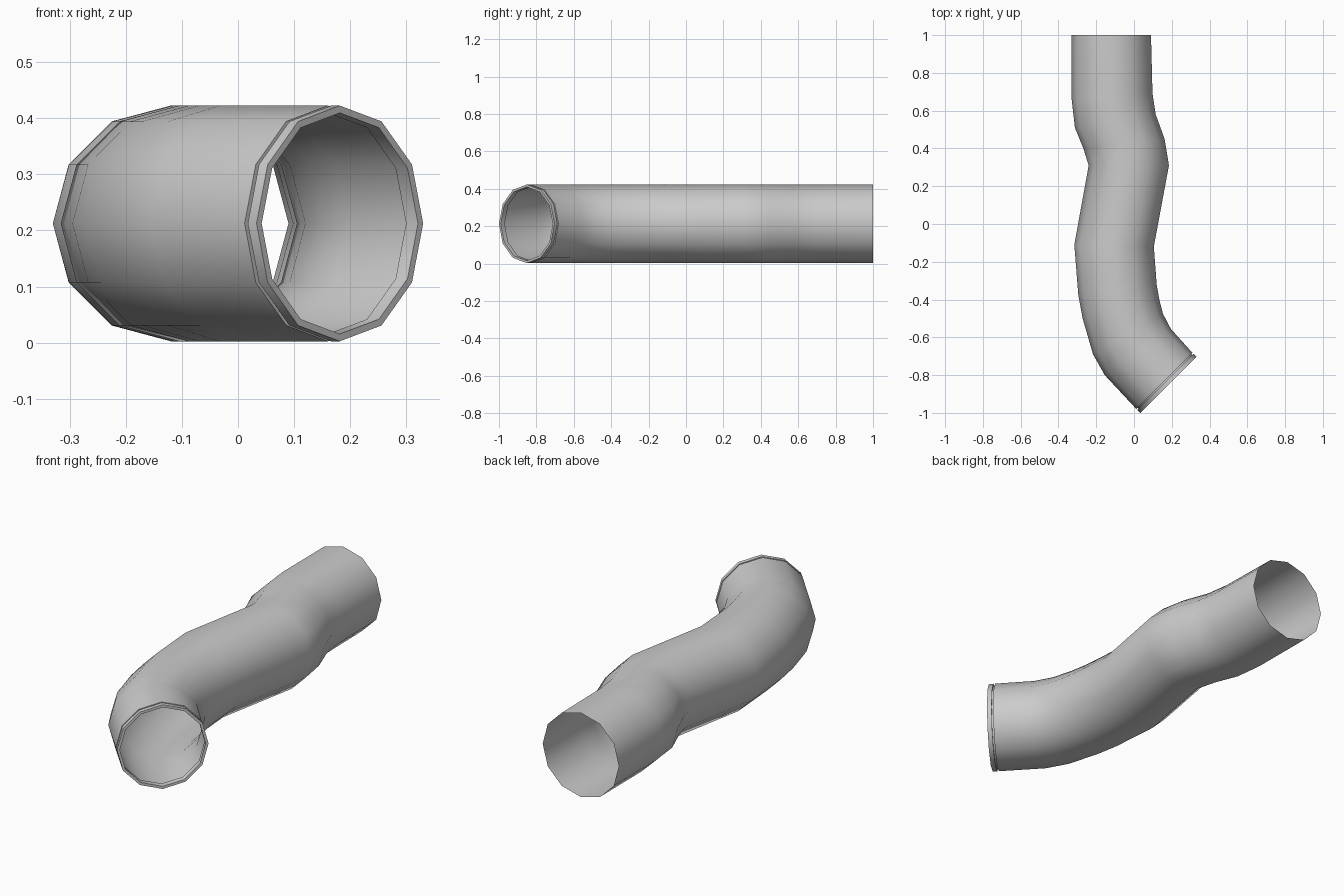
import bpy, bmesh, math
from mathutils import Vector

if "Cube" in bpy.data.objects:
    bpy.data.objects.remove(bpy.data.objects["Cube"])

SIDES, R, Z = 12, 0.21, 0.2125


def sweep(name, stations):
    """Skin 12-sided rings; each station is (left point, right point, height radius)."""
    bm = bmesh.new()
    rings = []
    for (lx, ly), (rx, ry), h in stations:
        c = Vector(((lx + rx) / 2, (ly + ry) / 2, Z))
        half = Vector(((rx - lx) / 2, (ry - ly) / 2, 0))
        ring = []
        for i in range(SIDES):
            a = 2 * math.pi * i / SIDES
            ring.append(bm.verts.new(c + half * math.cos(a) + Vector((0, 0, h * math.sin(a)))))
        rings.append(ring)
    for a, b in zip(rings, rings[1:]):
        for i in range(SIDES):
            j = (i + 1) % SIDES
            bm.faces.new((a[i], a[j], b[j], b[i]))
    mesh = bpy.data.meshes.new(name)
    bm.to_mesh(mesh)
    bm.free()
    obj = bpy.data.objects.new(name, mesh)
    bpy.context.collection.objects.link(obj)
    bpy.context.view_layer.objects.active = obj
    obj.select_set(True)
    bpy.ops.object.shade_smooth_by_angle(angle=math.radians(40))
    obj.select_set(False)


def mouth(s, r):
    """Ring square to the 45 degree mouth, s behind the front edge."""
    k = math.sqrt(0.5)
    cx, cy = 0.1815 - s * k, -0.8515 + s * k
    return ((cx - r * k, cy - r * k), (cx + r * k, cy + r * k), r)


# Bent pipe, from the straight back end to the angled mouth
bends = [
    ((-0.33, 1.0), (0.09, 1.0)),
    ((-0.33, 0.66), (0.098, 0.69)),
    ((-0.313, 0.51), (0.115, 0.58)),
    ((-0.268, 0.40), (0.162, 0.45)),
    ((-0.24, 0.31), (0.185, 0.31)),
    ((-0.316, -0.11), (0.105, -0.12)),
    ((-0.295, -0.375), (0.12, -0.32)),
    ((-0.272, -0.50), (0.134, -0.40)),
    ((-0.217, -0.69), (0.153, -0.475)),
    ((-0.155, -0.80), (0.195, -0.555)),
]
pipe = [(l, r, R) for l, r in bends]

# Groove, collar and inner lip at the mouth
pipe += [mouth(0.03, R), mouth(0.03, 0.201), mouth(0.022, 0.201),
         mouth(0.022, R), mouth(0.0, R), mouth(0.0, 0.197), mouth(0.03, 0.197)]
sweep("bent_pipe", pipe)
